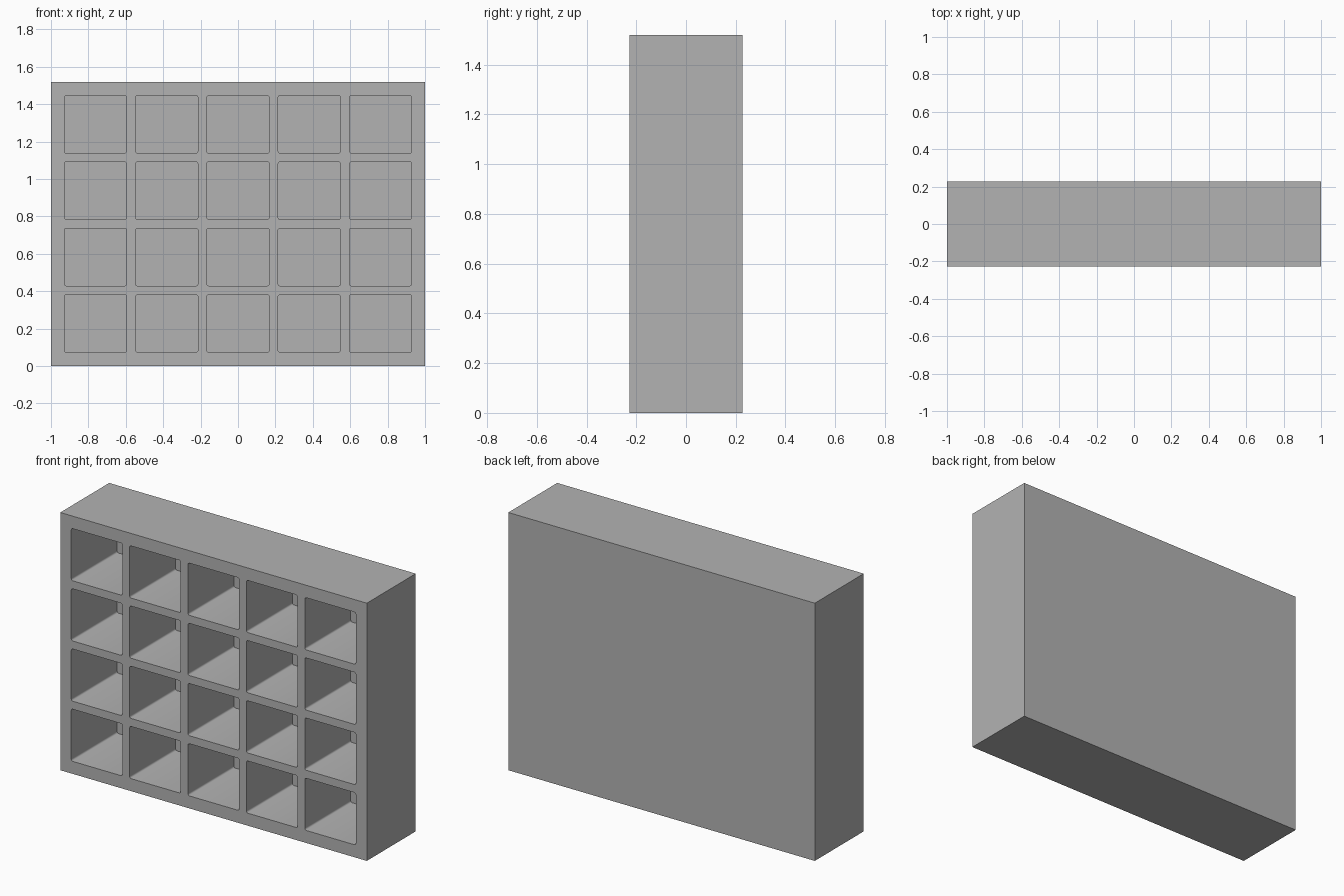
import bpy
import bmesh
from mathutils import Matrix, Vector

WIDTH, DEPTH, HEIGHT = 2.0, 0.456, 1.52
COLS, ROWS = 5, 4
CELL_W, CELL_H = 0.333, 0.3075
PITCH_X, PITCH_Z = 0.381, 0.355
BACK = 0.028      # back panel thickness
CORNER = 0.01     # rounding of the opening corners

old = bpy.data.objects.get("Cube")
if old:
    bpy.data.objects.remove(old, do_unlink=True)

grey = bpy.data.materials.new("light grey")
grey.use_nodes = True
grey.diffuse_color = (0.45, 0.45, 0.45, 1)
grey.node_tree.nodes["Principled BSDF"].inputs["Base Color"].default_value = grey.diffuse_color


def add_box(bm, centre, size):
    m = Matrix.Translation(centre) @ Matrix.Diagonal((*size, 1))
    return bmesh.ops.create_cube(bm, size=1, matrix=m)["verts"]


def to_object(bm, name):
    mesh = bpy.data.meshes.new(name)
    bm.to_mesh(mesh)
    bm.free()
    mesh.materials.append(grey)
    obj = bpy.data.objects.new(name, mesh)
    bpy.context.collection.objects.link(obj)
    return obj


# Solid cabinet block
bm = bmesh.new()
add_box(bm, (0, 0, HEIGHT / 2), (WIDTH, DEPTH, HEIGHT))
cabinet = to_object(bm, "pigeonhole_shelf")

# One rounded cutter per compartment, open through the front
bm = bmesh.new()
overshoot = 0.1
cut_depth = DEPTH - BACK + overshoot
for col in range(COLS):
    for row in range(ROWS):
        x = (col - (COLS - 1) / 2) * PITCH_X
        z = HEIGHT / 2 + (row - (ROWS - 1) / 2) * PITCH_Z
        y = DEPTH / 2 - BACK - cut_depth / 2
        add_box(bm, (x, y, z), (CELL_W, cut_depth, CELL_H))
long_edges = [e for e in bm.edges
              if abs((e.verts[0].co - e.verts[1].co).normalized().dot(Vector((0, 1, 0)))) > 0.99]
bmesh.ops.bevel(bm, geom=long_edges, offset=CORNER, segments=3, profile=0.5, affect='EDGES')
cutter = to_object(bm, "compartment_cutter")
cutter.hide_render = True

# Hollow out the compartments
cut = cabinet.modifiers.new("compartments", 'BOOLEAN')
cut.operation = 'DIFFERENCE'
cut.solver = 'EXACT'
cut.object = cutter
bpy.ops.object.select_all(action='DESELECT')
cabinet.select_set(True)
bpy.context.view_layer.objects.active = cabinet
bpy.ops.object.modifier_apply(modifier=cut.name)
bpy.data.objects.remove(cutter, do_unlink=True)
bpy.ops.object.shade_smooth_by_angle(angle=0.6)
